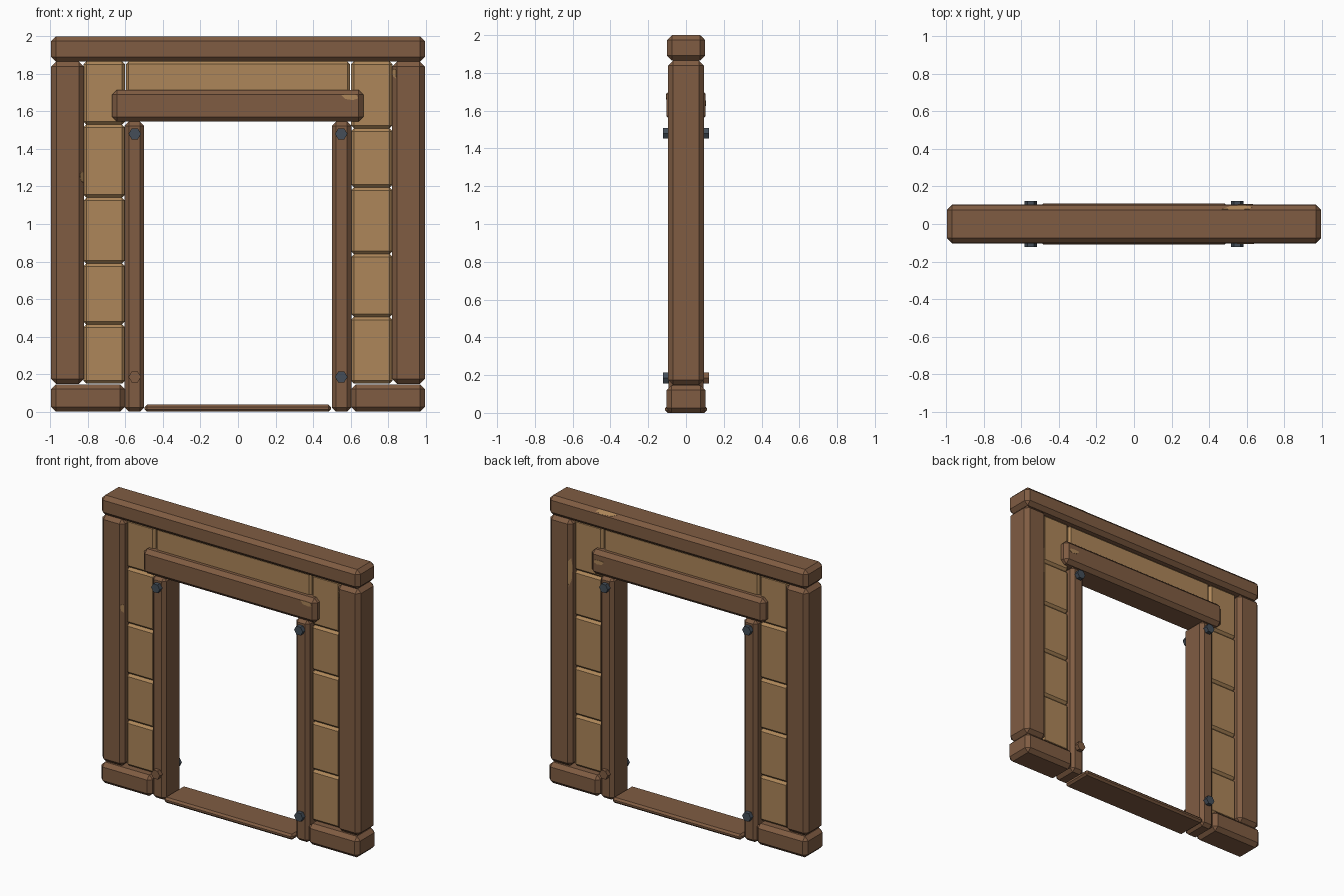
import bpy, bmesh, math
from mathutils import Matrix, Vector

cube = bpy.data.objects.get("Cube")
if cube:
    bpy.data.objects.remove(cube, do_unlink=True)


def material(name, rgb):
    m = bpy.data.materials.new(name)
    m.use_nodes = True
    m.diffuse_color = (*rgb, 1)
    m.node_tree.nodes["Principled BSDF"].inputs["Base Color"].default_value = (*rgb, 1)
    return m


DARK = material("brown timber", (0.215, 0.107, 0.055))
LIGHT = material("tan planks", (0.42, 0.24, 0.10))
IRON = material("blue grey iron", (0.058, 0.076, 0.098))


def finish(bm, name, mat):
    bmesh.ops.recalc_face_normals(bm, faces=bm.faces)
    me = bpy.data.meshes.new(name)
    bm.to_mesh(me)
    bm.free()
    me.materials.append(mat)
    ob = bpy.data.objects.new(name, me)
    bpy.context.collection.objects.link(ob)
    return ob


def beam(name, x0, x1, z0, z1, half_depth, bevel, mat=DARK):
    """Chamfered box, centred in depth."""
    bm = bmesh.new()
    size = Matrix.Diagonal((x1 - x0, 2 * half_depth, z1 - z0, 1))
    place = Matrix.Translation(((x0 + x1) / 2, 0, (z0 + z1) / 2))
    bmesh.ops.create_cube(bm, size=1, matrix=place @ size)
    bmesh.ops.bevel(bm, geom=list(bm.edges), offset=bevel, segments=1,
                    affect='EDGES', profile=0.5)
    return finish(bm, name, mat)


def side_beam(name, side, x0, x1, *rest):
    a, b = sorted((side * x0, side * x1))
    return beam(name, a, b, *rest)


def bolt(name, x, z, face, mat):
    """Hexagonal bolt head on the front (-1) or back (+1)."""
    bm = bmesh.new()
    turn = Matrix.Rotation(math.pi / 2, 4, 'X') @ Matrix.Rotation(math.pi / 2, 4, 'Z')
    bmesh.ops.create_cone(bm, cap_ends=True, segments=6, radius1=0.033, radius2=0.033,
                          depth=0.06, matrix=Matrix.Translation((x, face * 0.092, z)) @ turn)
    return finish(bm, name, mat)


def chip(name, centre, along, across, length, width):
    """Thin worn patch with an irregular outline."""
    u, v = Vector(along).normalized(), Vector(across).normalized()
    outline = [(-.5, .4), (-.2, .5), (.4, .45), (.5, -.2), (.2, -.5), (-.25, -.3)]
    bm = bmesh.new()
    verts = [bm.verts.new(Vector(centre) + u * a * length + v * b * width) for a, b in outline]
    face = bm.faces.new(verts)
    out = u.cross(v) * 0.002
    if out.dot(Vector((0, centre[1], 0))) < 0:
        out = -out
    top = bmesh.ops.extrude_face_region(bm, geom=[face])["geom"]
    bmesh.ops.translate(bm, vec=out, verts=[g for g in top if isinstance(g, bmesh.types.BMVert)])
    return finish(bm, name, LIGHT)


# Horizontal timbers
beam("top_beam", -0.995, 0.995, 1.865, 2.0, 0.1, 0.026)
beam("lintel", -0.67, 0.668, 1.545, 1.715, 0.104, 0.026)
beam("threshold", -0.497, 0.495, 0, 0.038, 0.11, 0.013)
beam("centre_panel", -0.597, 0.597, 1.70, 1.866, 0.055, 0.014, LIGHT)

# Upright timbers and plank infill on each side
joints = {-1: [0.15, 0.465, 0.79, 1.14, 1.53, 1.866],
          1: [0.15, 0.505, 0.84, 1.195, 1.51, 1.866]}
for side, label in ((1, "left"), (-1, "right")):
    side_beam(label + "_post", side, 0.82, 0.995, 0.148, 1.865, 0.095, 0.027)
    side_beam(label + "_sill", side, 0.602, 0.995, 0, 0.146, 0.104, 0.026)
    side_beam(label + "_jamb", side, 0.5, 0.604, 0, 1.545, 0.093, 0.022)
    levels = joints[side]
    for i, (low, high) in enumerate(zip(levels, levels[1:])):
        side_beam(f"{label}_plank_{i + 1}", side, 0.602, 0.824, low, high, 0.057, 0.016, LIGHT)
    for face, end in ((-1, "front"), (1, "back")):
        for z, height in ((0.185, "lower"), (1.48, "upper")):
            wooden = height == "lower" and side == face
            bolt(f"{label}_{end}_{height}_bolt", side * 0.55, z, face, DARK if wooden else IRON)

# Worn patches
X, Z = (1, 0, 0), (0, 0, 1)
chip("lintel_front_chip", (0.595, -0.104, 1.675), X, Z, 0.09, 0.03)
chip("lintel_back_chip", (0.595, 0.104, 1.64), X, Z, 0.08, 0.03)
chip("beam_edge_chip", (0.55, 0.087, 1.987), X, (0, -1, 1), 0.16, 0.03)
chip("left_post_back_chip", (0.8335, 0.0815, 1.5), Z, (1, 1, 0), 0.2, 0.03)
chip("left_post_front_chip", (0.8335, -0.0815, 1.8), Z, (1, -1, 0), 0.05, 0.03)
chip("right_post_front_chip", (-0.8335, -0.0815, 1.25), Z, (1, 1, 0), 0.06, 0.025)
